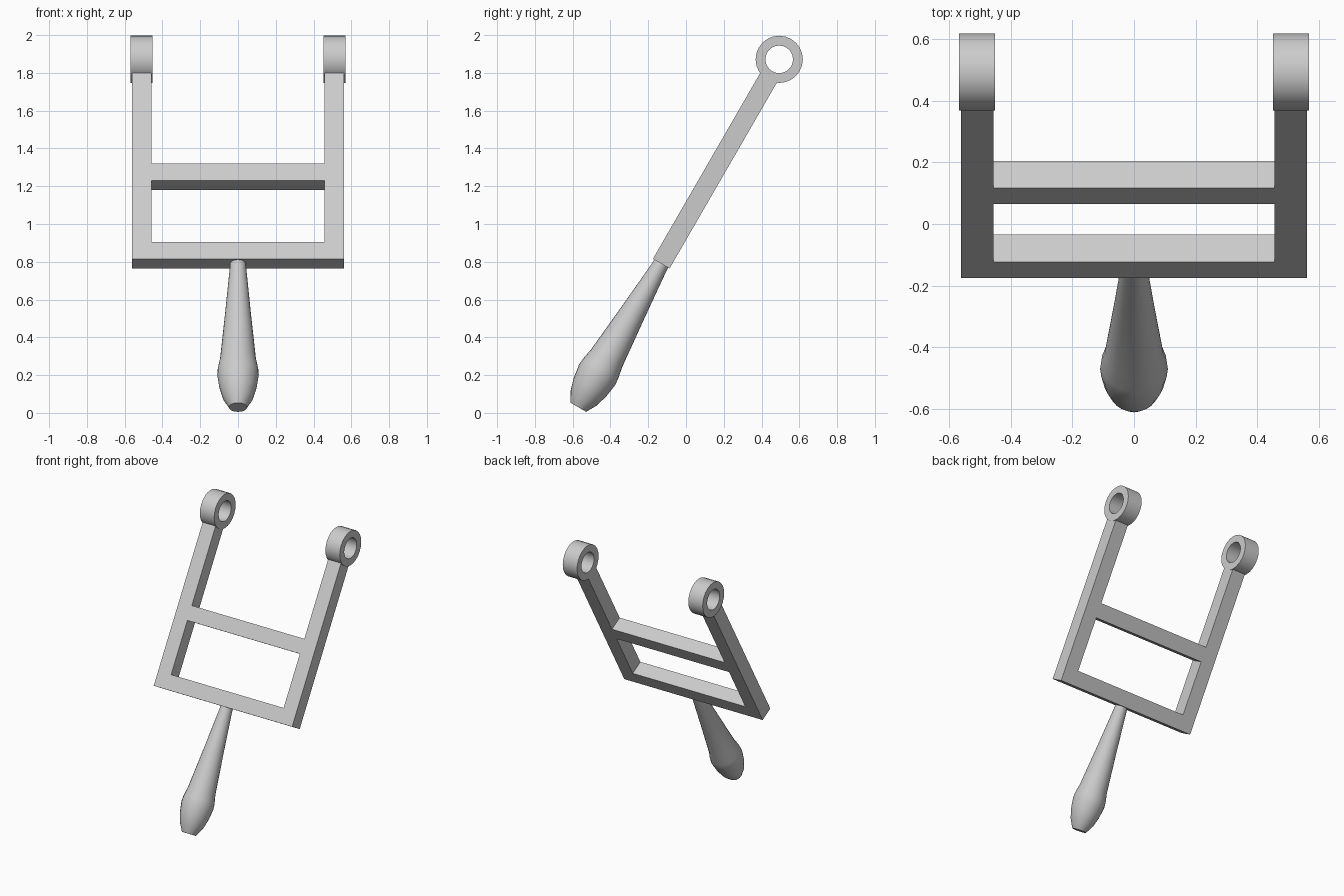
import bpy, bmesh
from math import radians, cos, sin, tau
from mathutils import Matrix

if "Cube" in bpy.data.objects:
    bpy.data.objects.remove(bpy.data.objects["Cube"])

# Everything is modelled upright, then leaned back 30 degrees about the frame's lower edge
TILT = Matrix.Translation((0, -0.131, 0.79)) @ Matrix.Rotation(radians(-30), 4, 'X')


def finish(name, bm, local=Matrix(), smooth=False):
    bmesh.ops.recalc_face_normals(bm, faces=bm.faces)
    me = bpy.data.meshes.new(name)
    bm.to_mesh(me)
    bm.free()
    ob = bpy.data.objects.new(name, me)
    bpy.context.collection.objects.link(ob)
    ob.matrix_world = TILT @ local
    if smooth:
        bpy.ops.object.select_all(action='DESELECT')
        ob.select_set(True)
        bpy.context.view_layer.objects.active = ob
        bpy.ops.object.shade_smooth_by_angle(angle=radians(40))
    return ob


def lathe(name, profile, sides, local=Matrix(), closed=False):
    """Revolve (radius, height) points about Z; closed loops make rings, open ones get caps."""
    bm = bmesh.new()
    rings = [[bm.verts.new((r * cos(tau * i / sides), r * sin(tau * i / sides), z))
              for i in range(sides)] for r, z in profile]
    pairs = list(zip(rings, rings[1:]))
    if closed:
        pairs.append((rings[-1], rings[0]))
    else:
        bm.faces.new(rings[0])
        bm.faces.new(rings[-1])
    for a, b in pairs:
        for i in range(sides):
            j = (i + 1) % sides
            bm.faces.new((a[i], a[j], b[j], b[i]))
    return finish(name, bm, local, smooth=True)


# Fork frame: two arms and two crossbars filled on a small grid, then thickened
xs = [-0.562, -0.457, 0.457, 0.562]
zs = [0, 0.104, 0.480, 0.584, 1.15]
bm = bmesh.new()
grid = [[bm.verts.new((x, -0.051, z)) for x in xs] for z in zs]
for row in range(4):
    for col in range(3):
        if col != 1 or row in (0, 2):
            bm.faces.new((grid[row][col], grid[row][col + 1],
                          grid[row + 1][col + 1], grid[row + 1][col]))
bmesh.ops.delete(bm, geom=[v for v in bm.verts if not v.link_faces], context='VERTS')
ext = bmesh.ops.extrude_face_region(bm, geom=bm.faces[:], use_keep_orig=True)
bmesh.ops.translate(bm, vec=(0, 0.102, 0),
                    verts=[g for g in ext['geom'] if isinstance(g, bmesh.types.BMVert)])
finish("fork_frame", bm)

# Pivot eyes at the arm tips
for side, x in (("left", -0.51), ("right", 0.51)):
    place = Matrix.Translation((x, 0, 1.249)) @ Matrix.Rotation(radians(90), 4, 'Y')
    lathe("pivot_eye_" + side,
          [(0.125, -0.058), (0.125, 0.058), (0.073, 0.058), (0.073, -0.058)],
          24, place, closed=True)

# Pear-shaped handle
lathe("handle",
      [(0.042, 0), (0.044, -0.03), (0.068, -0.30), (0.095, -0.58), (0.107, -0.64),
       (0.110, -0.68), (0.099, -0.755), (0.080, -0.82), (0.048, -0.878)], 24)
